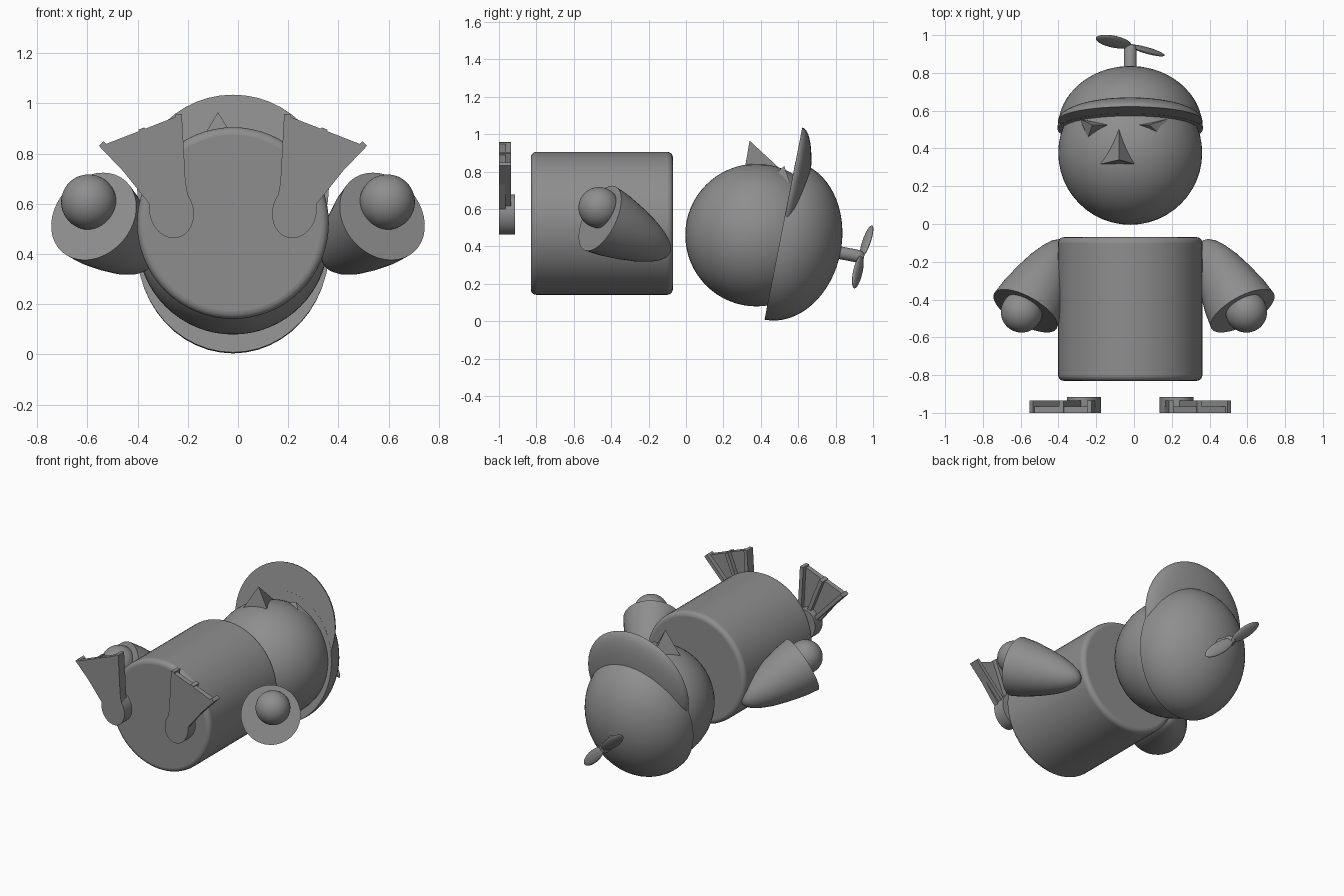
import bpy, bmesh, math
from mathutils import Matrix, Vector

if "Cube" in bpy.data.objects:
    bpy.data.objects.remove(bpy.data.objects["Cube"])

grey = bpy.data.materials.new("plain grey")
grey.use_nodes = True
COLOUR = (0.27, 0.27, 0.27, 1)
grey.diffuse_color = COLOUR
grey.node_tree.nodes["Principled BSDF"].inputs["Base Color"].default_value = COLOUR

MID = -0.02                      # centre line of the body and head


def finish(name, bm, smooth=True):
    """Turn a bmesh into a named, shaded object."""
    bmesh.ops.recalc_face_normals(bm, faces=bm.faces)
    mesh = bpy.data.meshes.new(name)
    bm.to_mesh(mesh)
    bm.free()
    obj = bpy.data.objects.new(name, mesh)
    bpy.context.collection.objects.link(obj)
    mesh.materials.append(grey)
    if smooth:
        bpy.ops.object.select_all(action="DESELECT")
        obj.select_set(True)
        bpy.context.view_layer.objects.active = obj
        bpy.ops.object.shade_smooth_by_angle(angle=math.radians(35))
    return obj


def frame(centre, x, y, z, scale=(1, 1, 1)):
    """Matrix with the given axes, origin and scale."""
    m = Matrix((x, y, z)).transposed().to_4x4()
    return Matrix.Translation(centre) @ m @ Matrix.Diagonal((*scale, 1))


def ellipsoid(name, matrix, half=False):
    """Unit sphere, optionally cut to its +z half with a flat cap, then placed."""
    bm = bmesh.new()
    bmesh.ops.create_uvsphere(bm, u_segments=48, v_segments=32, radius=1)
    if half:
        geom = bm.verts[:] + bm.edges[:] + bm.faces[:]
        bmesh.ops.bisect_plane(bm, geom=geom, plane_co=(0, 0, 0.001),
                               plane_no=(0, 0, 1), clear_inner=True)
        bmesh.ops.holes_fill(bm, edges=[e for e in bm.edges if e.is_boundary], sides=0)
    bm.transform(matrix)
    return finish(name, bm)


def lathe(name, profile, matrix, sides=40):
    """Revolve (radius, height) pairs around z and cap both ends."""
    bm = bmesh.new()
    rings = [[bm.verts.new((r * math.cos(math.tau * i / sides),
                            r * math.sin(math.tau * i / sides), h))
              for i in range(sides)] for r, h in profile]
    for a, b in zip(rings, rings[1:]):
        for i in range(sides):
            j = (i + 1) % sides
            bm.faces.new((a[i], a[j], b[j], b[i]))
    bm.faces.new(rings[0])
    bm.faces.new(rings[-1])
    bm.transform(matrix)
    return finish(name, bm)


def slab(name, outline, back, front=-1.0):
    """Extrude an (x, z) outline between two depths along y."""
    bm = bmesh.new()
    face = bm.faces.new([bm.verts.new((x, front, z)) for x, z in outline])
    new = bmesh.ops.extrude_face_region(bm, geom=[face])["geom"]
    bmesh.ops.translate(bm, vec=(0, back - front, 0),
                        verts=[v for v in new if isinstance(v, bmesh.types.BMVert)])
    return finish(name, bm)


def pyramid(name, points):
    """Closed four-cornered wedge."""
    bm = bmesh.new()
    v = [bm.verts.new(p) for p in points]
    for skip in range(4):
        bm.faces.new([v[i] for i in range(4) if i != skip])
    return finish(name, bm, smooth=False)


X = Vector((1, 0, 0))

# Body: a drum lying along y with rounded rims
lying = Matrix.Translation((MID, -0.45, 0.523)) @ Matrix.Rotation(-math.pi / 2, 4, "X")
body = lathe("body", [(0.382, -0.38), (0.382, 0.38)], lying, 64)
bevel = body.modifiers.new("rounded rims", "BEVEL")
bevel.width, bevel.segments = 0.03, 5
bevel.limit_method = "ANGLE"

# Head
ellipsoid("head", Matrix.Translation((MID, 0.377, 0.46)) @ Matrix.Scale(0.381, 4))

# Cap: a tilted half dome with a flat-bottomed visor
up = Vector((0, 0.192, 0.981)).normalized()
out = X.cross(up) * -1
if out.y < 0:
    out = -out
ellipsoid("cap_dome", frame((MID, 0.502, 0.43), X, up, out, (0.385, 0.43, 0.33)), True)
ellipsoid("cap_visor", frame((MID, 0.548, 0.66), X, up, out, (0.382, 0.382, 0.1)), True)

# Propeller on the cap
stem_top = Vector((MID, 0.93, 0.345))
lathe("propeller_stem", [(0.034, -0.15), (0.034, -0.01), (0.028, 0.01), (0.014, 0.022)],
      frame(stem_top, X, up, out), 24)
along = Vector((-0.72, 0.19, 0.66)).normalized()
side = out.cross(along).normalized()
for label, s in (("right", 1), ("left", -1)):
    d = along * s
    pitch = Matrix.Rotation(math.radians(28), 3, d)
    w = pitch @ (side * s)
    centre = stem_top + Vector((0, 0.012, 0)) + d * 0.122
    ellipsoid(label + "_propeller_blade", frame(centre, d, w, d.cross(w), (0.125, 0.042, 0.016)))

# Beak and eyes on the face
pyramid("beak", [(-0.08, 0.34, 0.965), (-0.185, 0.315, 0.79),
                 (0.03, 0.31, 0.79), (-0.08, 0.54, 0.78)])
pyramid("left_eye", [(0.08, 0.525, 0.83), (0.175, 0.555, 0.74),
                     (0.165, 0.45, 0.76), (-0.015, 0.525, 0.79)])
pyramid("right_eye", [(-0.22, 0.525, 0.825), (-0.285, 0.555, 0.72),
                      (-0.245, 0.455, 0.75), (-0.14, 0.525, 0.79)])

# Arms: rounded cones with flat open ends, and ball hands
SLEEVE = [(0.19, 0), (0.178, 0.09), (0.152, 0.2), (0.122, 0.3), (0.09, 0.375),
          (0.06, 0.425), (0.034, 0.45), (0.012, 0.461)]
# Feet: heel, thin web and three raised toes
TIPS = [(-0.545, 0.84), (-0.385, 0.9), (-0.237, 0.957)]
HEEL = (-0.265, 0.57)

for label, s in (("right", -1), ("left", 1)):
    tail = Vector((-0.45 * s, 0.8, -0.4)).normalized()
    a = tail.cross(Vector((0, 0, 1))).normalized()
    lathe(label + "_arm", SLEEVE, frame((0.575 * s, -0.46, 0.55), a, tail.cross(a), tail))
    ellipsoid(label + "_hand", Matrix.Translation((0.595 * s, -0.465, 0.607))
              @ Matrix.Scale(0.11, 4))

    def flip(points):
        return [(MID - s * (x - MID), z) for x, z in points]

    tilt = 0.25
    heel = []
    for i in range(40):
        t = math.tau * i / 40
        p, q = 0.088 * math.cos(t), 0.108 * math.sin(t)
        heel.append((HEEL[0] + p * math.cos(tilt) - q * math.sin(tilt),
                     HEEL[1] + p * math.sin(tilt) + q * math.cos(tilt)))
    slab(label + "_heel", flip(heel), -0.915)
    slab(label + "_foot_web", flip([(-0.35, 0.595), (-0.54, 0.833), (-0.24, 0.95),
                                    (-0.205, 0.66), (-0.19, 0.6)]), -0.965)
    for n, (tx, tz) in enumerate(TIPS):
        root = Vector((-0.325 + 0.053 * n, 0.61 + 0.01 * n))
        tip = Vector((tx, tz))
        across = (tip - root).orthogonal().normalized() * 0.013
        toe = [root - across, root + across, tip + across, tip - across]
        slab(f"{label}_toe_{n + 1}", flip([tuple(p) for p in toe]), -0.935)
